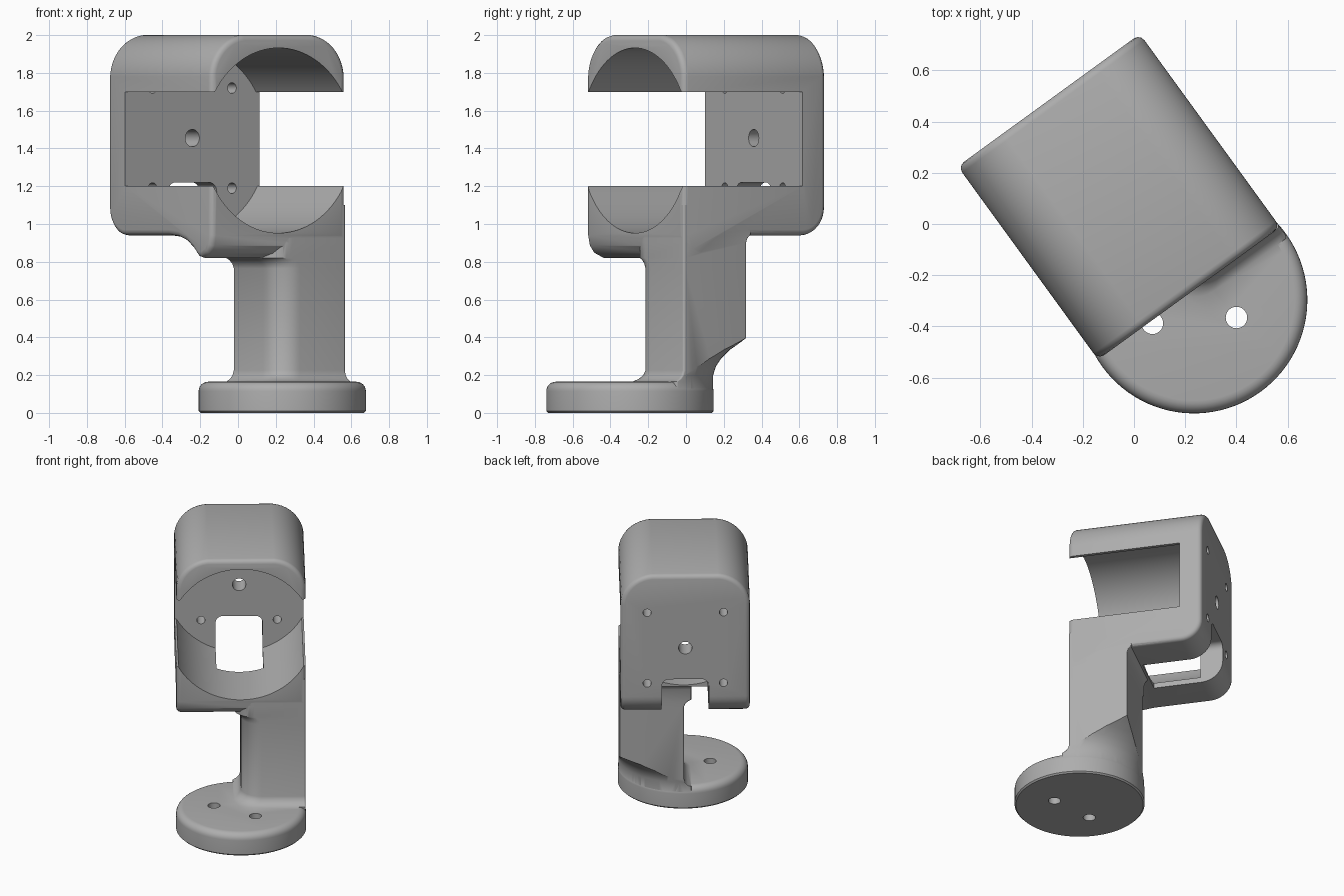
import bpy, bmesh, math
from mathutils import Matrix

old = bpy.data.objects.get("Cube")
if old:
    bpy.data.objects.remove(old, do_unlink=True)

# Local frame: x across the bracket, y towards its back wall; turned at the end
MID, HALF = 0.015, 0.44
LEFT, RIGHT = MID - HALF, MID + HALF
FRONT, BACK, INNER = -0.346, 0.587, 0.432
BASE_Y, BASE_R = -0.378, 0.443
AXIS_Z = 1.45

grey = bpy.data.materials.new("plain_grey")
grey.use_nodes = True
grey.diffuse_color = (0.42, 0.42, 0.42, 1)
grey.node_tree.nodes["Principled BSDF"].inputs["Base Color"].default_value = grey.diffuse_color


def make(name, bm):
    bmesh.ops.recalc_face_normals(bm, faces=bm.faces)
    mesh = bpy.data.meshes.new(name)
    bm.to_mesh(mesh)
    bm.free()
    obj = bpy.data.objects.new(name, mesh)
    bpy.context.collection.objects.link(obj)
    return obj


def loft(name, rings):
    """Skin closed rings of equal length and cap both ends."""
    bm = bmesh.new()
    rows = [[bm.verts.new(p) for p in ring] for ring in rings]
    n = len(rows[0])
    for a, b in zip(rows, rows[1:]):
        for i in range(n):
            j = (i + 1) % n
            bm.faces.new((a[i], a[j], b[j], b[i]))
    bm.faces.new(rows[0])
    bm.faces.new(rows[-1])
    return make(name, bm)


def revolve(name, profile, steps=96):
    """Turn (radius, z) pairs about the base axis."""
    turn = [math.tau * i / steps for i in range(steps)]
    return loft(name, [[(MID + r * math.cos(a), BASE_Y + r * math.sin(a), z)
                        for a in turn] for r, z in profile])


def rounded(x0, x1, y0, y1, radii, steps=12):
    """Rectangle outline with radii for the corners, anticlockwise from low-low."""
    pts = []
    spots = [(x0, y0, 1, 1), (x1, y0, -1, 1), (x1, y1, -1, -1), (x0, y1, 1, -1)]
    for k, ((x, y, sx, sy), r) in enumerate(zip(spots, radii)):
        for i in range(steps + 1):
            a = math.pi + (k + i / steps) * math.pi / 2
            pts.append((x + sx * r + r * math.cos(a), y + sy * r + r * math.sin(a)))
    return pts


def along_y(name, outline, y0, y1):
    return loft(name, [[(x, y, z) for x, z in outline] for y in (y0, y1)])


def rod(name, x, z, r, y0, y1, steps=32):
    turn = [math.tau * i / steps for i in range(steps)]
    return along_y(name, [(x + r * math.cos(a), z + r * math.sin(a)) for a in turn], y0, y1)


def bake(obj):
    graph = bpy.context.evaluated_depsgraph_get()
    mesh = bpy.data.meshes.new_from_object(obj.evaluated_get(graph))
    obj.modifiers.clear()
    obj.data = mesh


def combine(obj, other, operation):
    mod = obj.modifiers.new(operation, "BOOLEAN")
    mod.operation, mod.solver, mod.object = operation, "EXACT", other
    bake(obj)
    bpy.data.objects.remove(other, do_unlink=True)


# Housing: side profile with a swelling under the front, then rounded shoulders
side = [(FRONT, 2.0), (FRONT, 0.94), (-0.335, 0.885), (-0.305, 0.845), (-0.25, 0.82),
        (-0.215, 0.828), (-0.17, 0.87), (-0.11, 0.91), (-0.04, 0.932), (0.045, 0.94)]
for i in range(11):
    a = i / 10 * math.pi / 2
    side.append((BACK - 0.15 + 0.15 * math.sin(a), 1.09 - 0.15 * math.cos(a)))
side.append((BACK, 2.0))
bracket = loft("lamp_bracket", [[(x, y, z) for y, z in side] for x in (LEFT, RIGHT)])
bracket.name = "clamp_bracket"
shoulders = rounded(LEFT - 0.001, RIGHT + 0.001, 0.5, 2.001, (0.01, 0.01, 0.235, 0.235))
combine(bracket, along_y("shoulders", shoulders, -1, 1), "INTERSECT")
soft = bracket.modifiers.new("soft_edges", "BEVEL")
soft.width, soft.segments, soft.limit_method = 0.03, 3, "ANGLE"
soft.angle_limit = math.radians(50)
bake(bracket)

# Column: flared where it meets the base and the housing
levels = [(0.08, 0.05, 0.05, 0), (0.165, 0.05, 0.05, 0), (0.18, 0.025, 0.025, 0),
          (0.20, 0.008, 0.008, 0), (0.225, 0, 0, 0), (0.765, 0, 0, 0),
          (0.79, 0.01, 0, 0), (0.81, 0.03, 0, 0), (0.82, 0.05, 0, 0),
          (0.90, 0.05, 0, 0), (0.925, 0.05, 0, 0.01), (0.945, 0.05, 0, 0.03),
          (1.1, 0.05, 0, 0.03)]
column = loft("column", [[(x, y, z) for x, y in rounded(
    MID - gl, RIGHT - 0.001, FRONT + 0.001 - gf, 0.065 + gb, (0.14, 0.012, 0.006, 0.01))]
    for z, gl, gf, gb in levels])
# Conical trim blending the square column into the round base
trim = [(BASE_R - 0.002, 0), (BASE_R - 0.002, 0.2), (0.455, 0.245), (0.485, 0.29),
        (0.53, 0.335), (0.62, 0.395), (0.9, 0.55), (0.9, 1.3)]
combine(column, revolve("trim", trim), "INTERSECT")

# Round base with a softened rim
rim = [(BASE_R - 0.01, 0), (BASE_R, 0.01)]
for i in range(7):
    a = i / 6 * math.pi / 2
    rim.append((BASE_R - 0.05 + 0.05 * math.cos(a), 0.115 + 0.05 * math.sin(a)))
combine(bracket, column, "UNION")
combine(bracket, revolve("base", rim), "UNION")

# Round cavity and the window across both sides
combine(bracket, rod("cavity", MID, AXIS_Z - 0.008, 0.49, -1, INNER, 96), "DIFFERENCE")
window = rounded(-1, 1, 1.2, 1.7, (0.01,) * 4, 2)
combine(bracket, along_y("window", window, -1, INNER), "DIFFERENCE")

# Cable slot through the floor and the foot of the back wall
slot = rounded(MID - 0.16, MID + 0.16, 0.7, 1.22, (0.05,) * 4, 6)
combine(bracket, along_y("slot", slot, 0.105, 1), "DIFFERENCE")

# Screw holes in the back wall
combine(bracket, rod("centre_hole", MID, AXIS_Z + 0.005, 0.046, 0.3, 1), "DIFFERENCE")
for sx in (-1, 1):
    for sz in (-1, 1):
        hole = rod("wall_hole", MID + 0.26 * sx, AXIS_Z + 0.005 + 0.265 * sz, 0.028, 0.3, 1)
        combine(bracket, hole, "DIFFERENCE")

# Screw holes in the base
for x, y in ((0.109, -0.531), (-0.17, -0.356)):
    bm = bmesh.new()
    bmesh.ops.create_cone(bm, cap_ends=True, segments=32, radius1=0.042, radius2=0.042,
                          depth=0.5, matrix=Matrix.Translation((x, y, 0.05)))
    combine(bracket, make("base_hole", bm), "DIFFERENCE")

# Turn to its final heading, colour and shade
bracket.data.transform(Matrix.Rotation(math.radians(36), 4, "Z"))
bracket.data.materials.clear()
bracket.data.materials.append(grey)
for face in bracket.data.polygons:
    face.material_index = 0
bpy.ops.object.select_all(action="DESELECT")
bracket.select_set(True)
bpy.context.view_layer.objects.active = bracket
bpy.ops.object.shade_smooth_by_angle(angle=math.radians(32))
